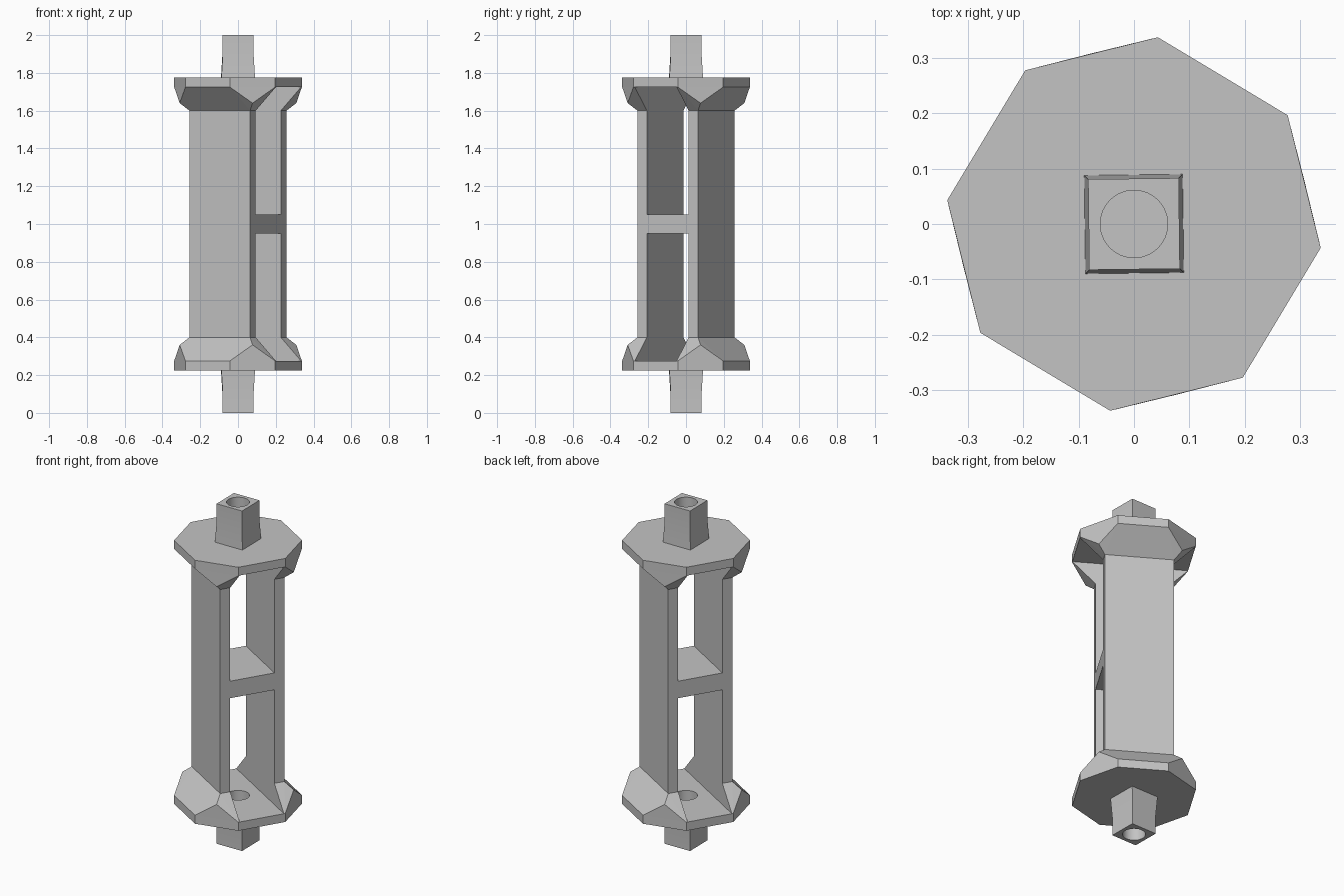
import bpy, bmesh
from math import radians
from mathutils import Matrix

if "Cube" in bpy.data.objects:
    bpy.data.objects.remove(bpy.data.objects["Cube"], do_unlink=True)

grey = bpy.data.materials.new("plain_grey")
grey.use_nodes = True
colour = (0.55, 0.55, 0.55, 1)
grey.diffuse_color = colour
grey.node_tree.nodes["Principled BSDF"].inputs["Base Color"].default_value = colour

TURN = -31.0             # turn of the frame about z
LONG, SHORT = 0.312, 0.137   # octagon plate half sizes
WALL, INNER = 0.187, 0.129   # outer and inner wall faces
# Heights measured from the middle of the model
END, PLATE_LOW, PLATE_TOP, KNEE, BRACKET_TOP = -1.0, -0.775, -0.725, -0.64, -0.6


def add_object(name, bm):
    bmesh.ops.recalc_face_normals(bm, faces=bm.faces)
    mesh = bpy.data.meshes.new(name)
    bm.to_mesh(mesh)
    bm.free()
    mesh.materials.append(grey)
    ob = bpy.data.objects.new(name, mesh)
    ob.location.z = 1
    ob.rotation_euler.z = radians(TURN)
    bpy.context.collection.objects.link(ob)
    return ob


def octagon(z):
    return [(sx * a, sy * b, z) for a, b in ((LONG, SHORT), (SHORT, LONG))
            for sx in (-1, 1) for sy in (-1, 1)]


def square(r, z):
    return [(sx * r, sy * r, z) for sx in (-1, 1) for sy in (-1, 1)]


def hull(points):
    bm = bmesh.new()
    for p in points:
        bm.verts.new(p)
    bmesh.ops.convex_hull(bm, input=bm.verts[:])
    bmesh.ops.dissolve_limit(bm, angle_limit=radians(1.5), verts=bm.verts[:], edges=bm.edges[:])
    return bm


def box(size, centre):
    bm = bmesh.new()
    bmesh.ops.create_cube(bm, size=1)
    bmesh.ops.scale(bm, vec=size, verts=bm.verts[:])
    bmesh.ops.translate(bm, vec=centre, verts=bm.verts[:])
    return bm


def mirror(ob, y, z):
    mod = ob.modifiers.new("Mirror", "MIRROR")
    mod.use_axis = (False, y, z)


def combine(ob, other, operation):
    mod = ob.modifiers.new(operation, "BOOLEAN")
    mod.operation, mod.solver, mod.object = operation, "EXACT", other
    other.hide_render = True
    bpy.context.view_layer.objects.active = ob
    bpy.ops.object.modifier_apply(modifier=mod.name)
    bpy.data.objects.remove(other, do_unlink=True)


# End plate with its flared square peg and round bore
end_plate = add_object("end_plates", hull(octagon(PLATE_LOW) + octagon(PLATE_TOP)))

peg_bm = bmesh.new()
rings = []
for r, z in ((0.082, END), (0.082, -0.89), (0.089, PLATE_LOW), (0.089, -0.75)):
    rings.append([peg_bm.verts.new(p) for p in ((-r, -r, z), (r, -r, z), (r, r, z), (-r, r, z))])
for low, high in zip(rings, rings[1:]):
    for i in range(4):
        j = (i + 1) % 4
        peg_bm.faces.new((low[i], low[j], high[j], high[i]))
peg_bm.faces.new(rings[0][::-1])
peg_bm.faces.new(rings[-1])
bmesh.ops.rotate(peg_bm, verts=peg_bm.verts[:], matrix=Matrix.Rotation(radians(0.7 - TURN), 3, "Z"))
combine(end_plate, add_object("peg", peg_bm), "UNION")

bore_bm = bmesh.new()
bmesh.ops.create_cone(bore_bm, cap_ends=True, segments=48, radius1=0.061, radius2=0.061,
                      depth=0.6, matrix=Matrix.Translation((0, 0, -0.9)))
combine(end_plate, add_object("bore", bore_bm), "DIFFERENCE")
mirror(end_plate, False, True)

# Faceted brackets that join the walls to the plates
bm = hull(octagon(PLATE_TOP) + square(0.225, KNEE) + square(WALL, BRACKET_TOP))
cut = bmesh.ops.bisect_plane(bm, geom=bm.verts[:] + bm.edges[:] + bm.faces[:],
                             plane_co=(0, INNER, 0), plane_no=(0, 1, 0), clear_inner=True)
bmesh.ops.contextual_create(bm, geom=[e for e in cut["geom_cut"] if isinstance(e, bmesh.types.BMEdge)])
mirror(add_object("wall_brackets", bm), True, True)

# Two flat side walls
mirror(add_object("side_walls", box((2 * WALL, WALL - INNER, -2 * BRACKET_TOP),
                                    (0, (WALL + INNER) / 2, 0))), True, False)

# Shelf between the walls
add_object("middle_shelf", box((2 * WALL, 2 * INNER, 0.1), (0, 0, 0)))

# Smooth the bore while keeping hard edges
bpy.ops.object.select_all(action="DESELECT")
end_plate.select_set(True)
bpy.context.view_layer.objects.active = end_plate
bpy.ops.object.shade_smooth_by_angle(angle=radians(25))
